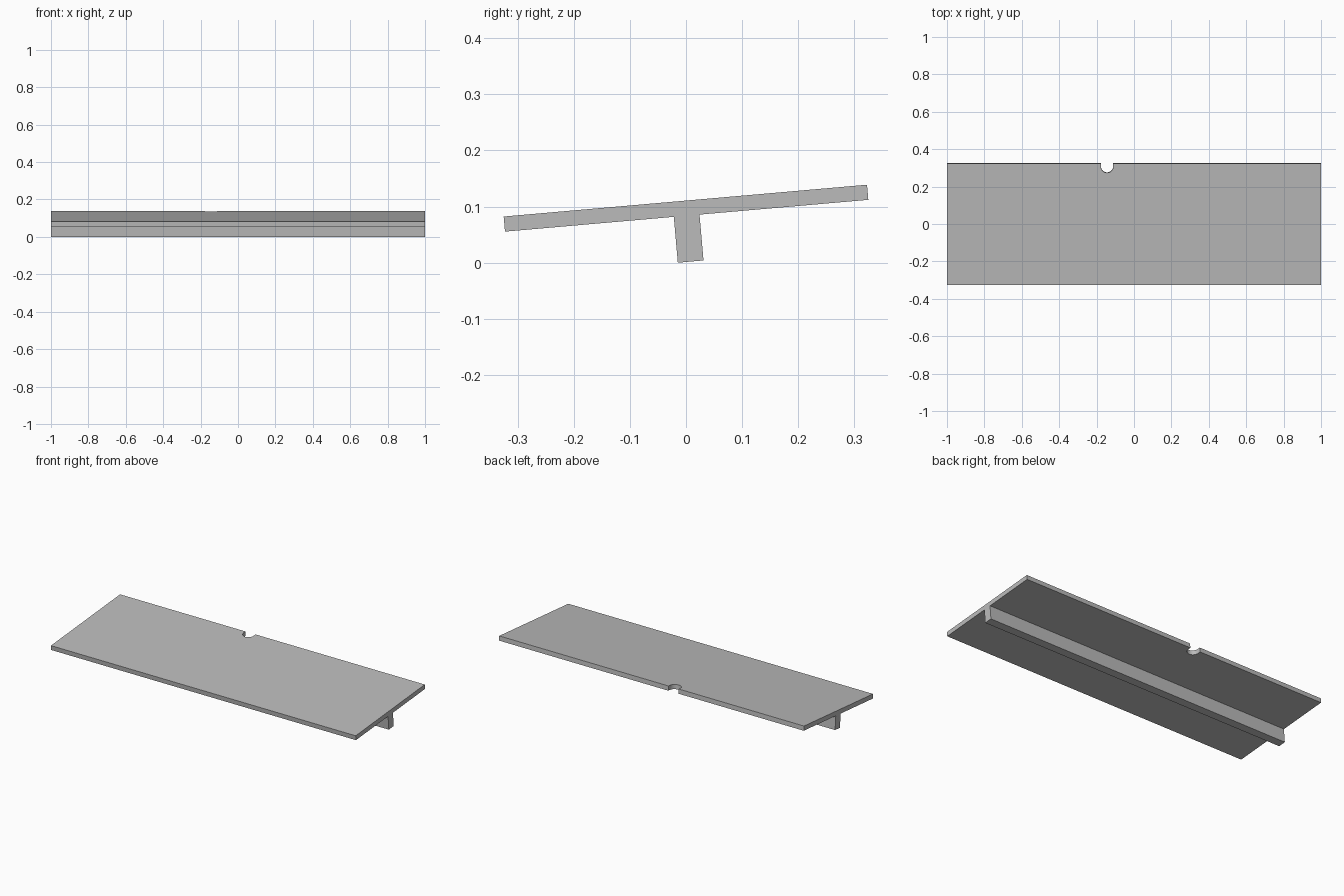
import bpy
import bmesh
from math import sin, cos, pi, radians
from mathutils import Matrix

if "Cube" in bpy.data.objects:
    bpy.data.objects.remove(bpy.data.objects["Cube"], do_unlink=True)

TILT = radians(5)
CENTRE_Z = 0.0972          # height of the plate's middle
PLATE_Y, PLATE_Z = 0.325, 0.0135
RIB_Y, RIB_BOTTOM = 0.023, -0.0955
NOTCH_X, NOTCH_Y, NOTCH_R = -0.144, 0.309, 0.033


def prism(name, outline, offset):
    """Extrude a closed outline along an offset vector into a solid object."""
    bm = bmesh.new()
    face = bm.faces.new([bm.verts.new(p) for p in outline])
    result = bmesh.ops.extrude_face_region(bm, geom=[face], use_keep_orig=True)
    moved = [v for v in result["geom"] if isinstance(v, bmesh.types.BMVert)]
    bmesh.ops.translate(bm, verts=moved, vec=offset)
    bmesh.ops.recalc_face_normals(bm, faces=bm.faces[:])
    mesh = bpy.data.meshes.new(name)
    bm.to_mesh(mesh)
    bm.free()
    obj = bpy.data.objects.new(name, mesh)
    bpy.context.collection.objects.link(obj)
    return obj


grey = bpy.data.materials.new("plain grey")
grey.use_nodes = True
grey.diffuse_color = (0.5, 0.5, 0.5, 1)
grey.node_tree.nodes["Principled BSDF"].inputs["Base Color"].default_value = grey.diffuse_color

# Flat plate with a central rib underneath, as one T-shaped section
half = [(RIB_Y, RIB_BOTTOM), (RIB_Y, -PLATE_Z), (PLATE_Y, -PLATE_Z), (PLATE_Y, PLATE_Z)]
section = half + [(-y, z) for y, z in reversed(half)]
plate = prism("ribbed_plate", [(-1, y, z) for y, z in section], (2, 0, 0))
plate.data.materials.append(grey)

# Round-ended notch in the back edge
arc = [(NOTCH_X + NOTCH_R * cos(a), NOTCH_Y + NOTCH_R * sin(a))
       for a in (pi + pi * i / 24 for i in range(25))]
slot = arc + [(NOTCH_X + NOTCH_R, 0.4), (NOTCH_X - NOTCH_R, 0.4)]
cutter = prism("notch_cutter", [(x, y, -0.05) for x, y in slot], (0, 0, 0.1))
cutter.data.materials.append(grey)
cutter.hide_render = True

cut = plate.modifiers.new("notch", "BOOLEAN")
cut.operation = "DIFFERENCE"
cut.solver = "EXACT"
cut.object = cutter
bpy.context.view_layer.objects.active = plate
bpy.ops.object.modifier_apply(modifier=cut.name)
bpy.data.objects.remove(cutter, do_unlink=True)

# Tilt the whole section so the back edge rises
plate.data.transform(Matrix.Translation((0, 0, CENTRE_Z)) @ Matrix.Rotation(TILT, 4, "X"))

# Smooth the notch curve, keep every other edge sharp
plate.select_set(True)
bpy.ops.object.shade_smooth_by_angle(angle=radians(30))
